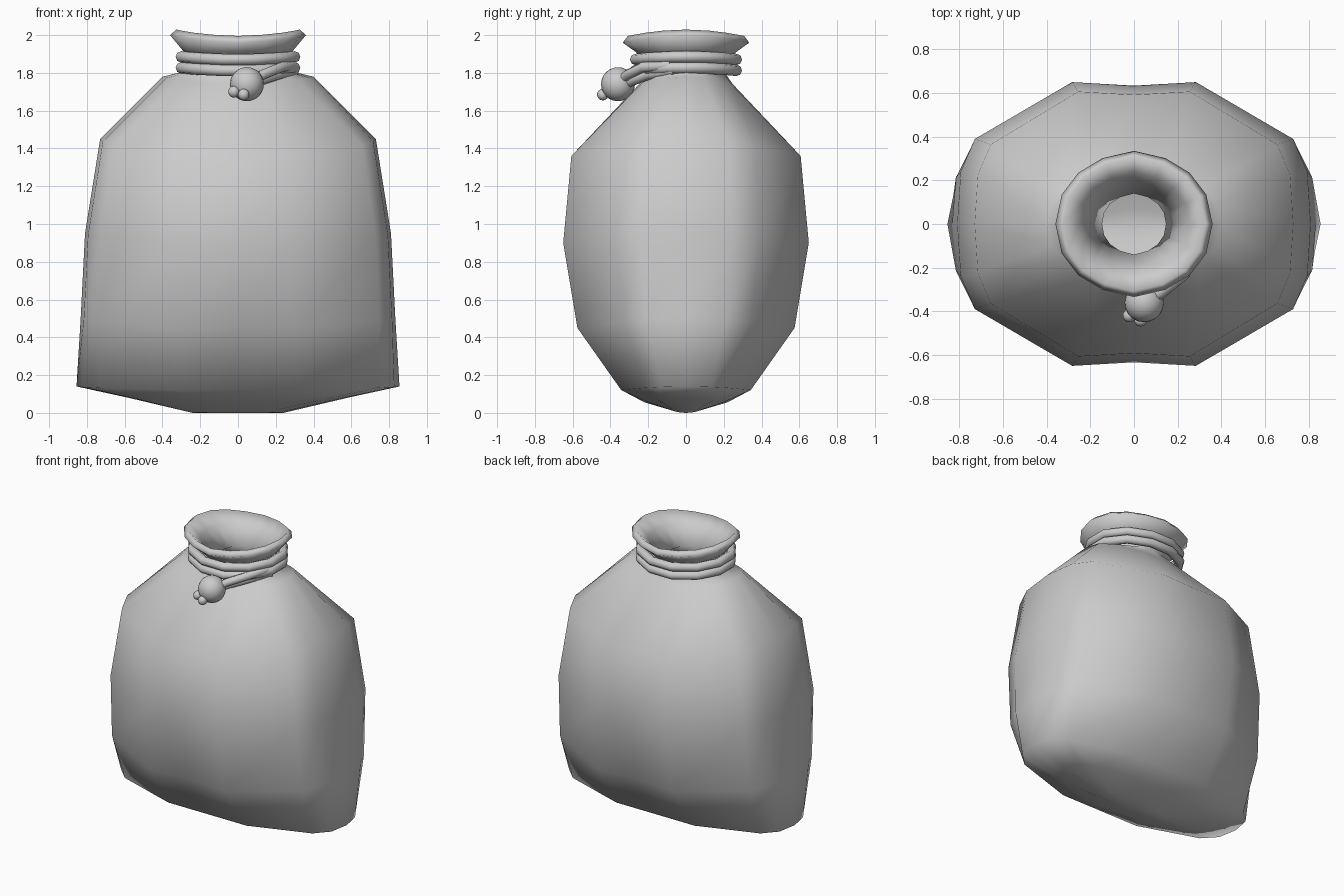
import bpy, bmesh, math

if "Cube" in bpy.data.objects:
    bpy.data.objects.remove(bpy.data.objects["Cube"])

# Quarter outlines as fractions of the half width / half depth
BODY = [(1, 0), (.98, .37), (.90, .6), (.35, 1), (0, .975)]
ROUND = [(1, 0), (.92, .40), (.71, .70), (.40, .90), (0, 1)]
# half width, its height, half depth, its height, roundness
RINGS = [
    (.24, .00, .08, .015, 1),
    (.58, .08, .22, .055, .7),
    (.855, .14, .35, .12, .2),
    (.833, .50, .575, .45, 0),
    (.81, .95, .65, .90, 0),
    (.73, 1.45, .607, 1.36, 0),
    (.40, 1.78, .25, 1.74, .6),
    (.19, 1.83, .185, 1.83, 1),
    (.285, 1.91, .265, 1.91, 1),
    (.36, 2.0, .335, 1.96, 1),
]


def finish(obj):
    for p in obj.data.polygons:
        p.use_smooth = True
    return obj


def ring_points(hx, zx, hy, zy, t):
    quarter = []
    for (bx, by), (rx, ry) in zip(BODY, ROUND):
        fx, fy = bx + (rx - bx) * t, by + (ry - by) * t
        quarter.append((hx * fx, hy * fy, zx + (zy - zx) * fy ** 2))
    half = quarter + [(-x, y, z) for x, y, z in quarter[-2::-1]]
    return half + [(x, -y, z) for x, y, z in half[-2:0:-1]]


# Cloth sack: lofted rings with an inner wall
bm = bmesh.new()
loops = [[bm.verts.new(p) for p in ring_points(*r)] for r in RINGS]
n = len(loops[0])
for a, b in zip(loops, loops[1:]):
    for i in range(n):
        j = (i + 1) % n
        bm.faces.new((a[i], a[j], b[j], b[i]))
mid = bm.verts.new((0, 0, 0))
for i in range(n):
    bm.faces.new((mid, loops[0][(i + 1) % n], loops[0][i]))
mesh = bpy.data.meshes.new("sack")
bm.to_mesh(mesh)
bm.free()
sack = finish(bpy.data.objects.new("sack", mesh))
bpy.context.collection.objects.link(sack)
wall = sack.modifiers.new("wall", 'SOLIDIFY')
wall.thickness = .045
wall.offset = -1


def cord(name, points, radius, cyclic=False):
    cu = bpy.data.curves.new(name, 'CURVE')
    cu.dimensions = '3D'
    cu.bevel_depth = radius
    cu.bevel_resolution = 2
    cu.use_fill_caps = True
    sp = cu.splines.new('POLY')
    sp.points.add(len(points) - 1)
    for p, co in zip(sp.points, points):
        p.co = (*co, 1)
    sp.use_cyclic_u = cyclic
    obj = bpy.data.objects.new(name, cu)
    bpy.context.collection.objects.link(obj)
    bpy.ops.object.select_all(action='DESELECT')
    bpy.context.view_layer.objects.active = obj
    obj.select_set(True)
    bpy.ops.object.convert(target='MESH')
    finish(bpy.context.object)


def ball(name, loc, radius, seg=16):
    bpy.ops.mesh.primitive_uv_sphere_add(segments=seg, ring_count=seg // 2 + 2,
                                         radius=radius, location=loc)
    bpy.context.object.name = name
    finish(bpy.context.object)


# Cord wound twice around the neck
for k, z in enumerate((1.82, 1.878)):
    pts = []
    for i in range(12):
        a = math.tau * (i + .5) / 12
        pts.append((.312 * math.cos(a), .277 * math.sin(a),
                    z + .008 * math.cos(2 * a)))
    cord(f"neck_cord_{k + 1}", pts, .03, True)

# Loose cord ends running into the bead
cord("cord_end_upper", [(.29, -.08, 1.84), (.23, -.23, 1.83), (.13, -.31, 1.79), (.05, -.36, 1.74)], .027)
cord("cord_end_lower", [(.30, -.06, 1.81), (.21, -.20, 1.79), (.12, -.28, 1.76), (.05, -.35, 1.73)], .027)

# Bead and the two knotted tips below it
ball("bead", (.047, -.36, 1.74), .09, 20)
for k, (x, y, z) in enumerate(((-.022, -.42, 1.70), (.03, -.44, 1.685))):
    cord(f"cord_tip_{k + 1}", [(.04, -.37, 1.73), (x, y, z)], .026)
    ball(f"tip_knot_{k + 1}", (x, y, z), .031, 10)
